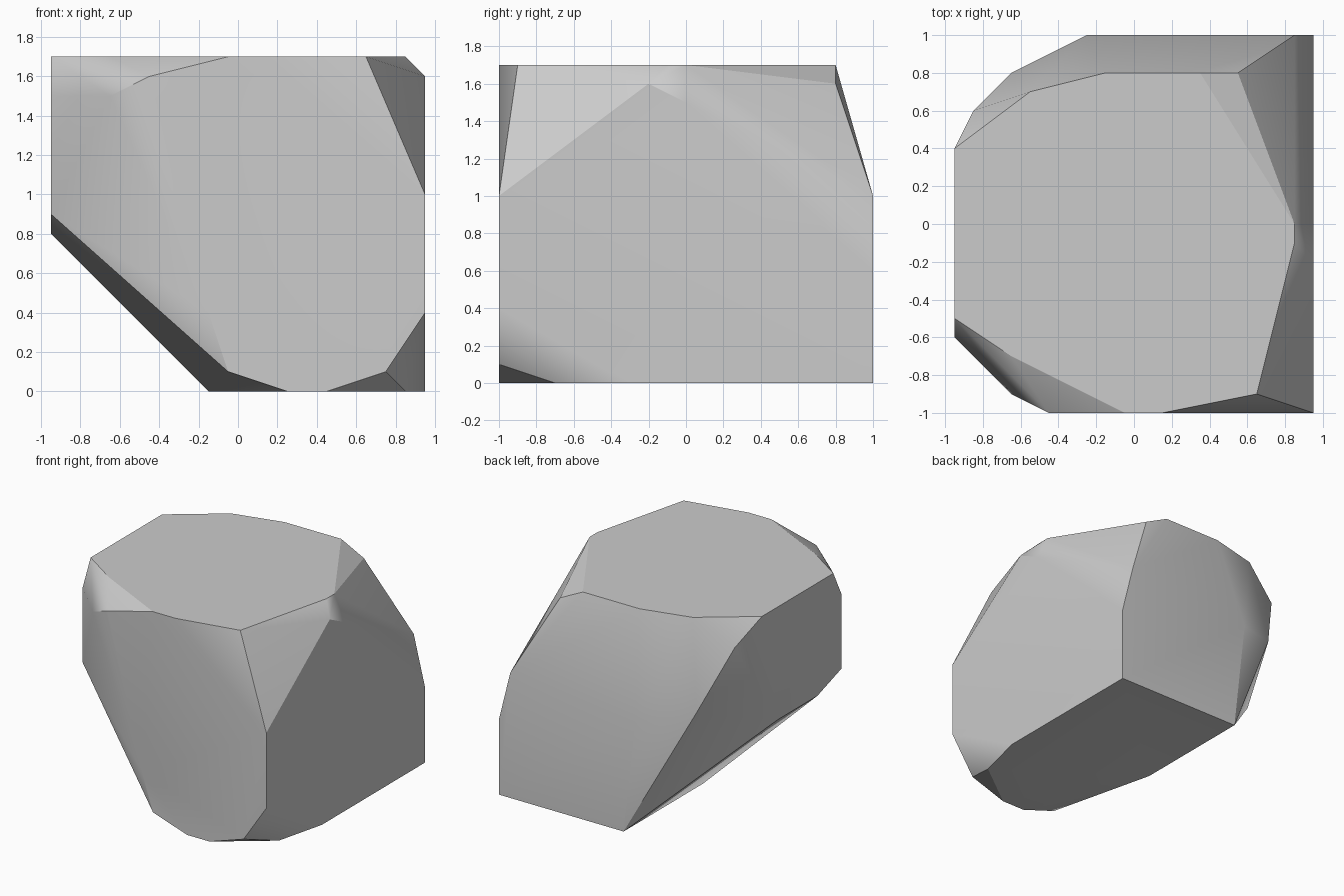
import bpy
import bmesh
import math

if "Cube" in bpy.data.objects:
    bpy.data.objects.remove(bpy.data.objects["Cube"], do_unlink=True)

HALF_WIDTH, HALF_DEPTH, HEIGHT = 0.95, 1.0, 1.7


def stone_material(name, value):
    """One plain flat colour for viewport and render."""
    material = bpy.data.materials.new(name)
    material.use_nodes = True
    colour = (value, value, value, 1)
    material.diffuse_color = colour
    shader = next(n for n in material.node_tree.nodes if n.type == 'BSDF_PRINCIPLED')
    shader.inputs["Base Color"].default_value = colour
    shader.inputs["Roughness"].default_value = 0.9
    return material


def on_plane(axis, offset, outline):
    """Lift a flat outline to points lying on an axis plane."""
    points = []
    for pair in outline:
        point = list(pair)
        point.insert(axis, offset)
        points.append(point)
    return points


# Outlines of the flat sides of the boulder
bottom_outline = [(-.15, 1), (.95, 1), (.95, -.3), (.85, -.7),
                  (.45, -1), (.25, -1), (-.15, 0)]
top_outline = [(-.95, .4), (-.55, .7), (-.15, .8), (.35, .8), (.85, 0),
               (.85, -.1), (.65, -.9), (.15, -1), (-.05, -1), (-.65, -.7), (-.95, -.5)]
front_outline = [(-.45, 1.6), (-.15, .4), (-.05, .1), (.75, .1), (.95, .4), (.95, 1)]
back_outline = [(.95, .6), (.85, 1), (-.25, .9)]
left_outline = [(-.2, 1.6), (0, 1.5)]
right_outline = [(-.6, 1.5), (-.6, .9), (-.3, .8), (.2, .8)]

# Chipped corners standing between the flat sides
chipped_corners = [(-.65, -.9, 1.5), (.55, .8, 1.6), (-.85, .6, 1.5), (-.65, .8, 1)]

corners = (
    on_plane(2, 0, bottom_outline)
    + on_plane(2, HEIGHT, top_outline)
    + on_plane(1, -HALF_DEPTH, front_outline)
    + on_plane(1, HALF_DEPTH, back_outline)
    + on_plane(0, HALF_WIDTH, left_outline)
    + on_plane(0, -HALF_WIDTH, right_outline)
    + chipped_corners
)

# Wrap the outlines in one solid and merge its coplanar triangles
bm = bmesh.new()
for corner in corners:
    bm.verts.new(corner)
hull = bmesh.ops.convex_hull(bm, input=bm.verts[:])
loose = {v for v in hull["geom_interior"] + hull["geom_unused"]
         if isinstance(v, bmesh.types.BMVert)}
bmesh.ops.delete(bm, geom=list(loose), context='VERTS')
bmesh.ops.dissolve_limit(bm, angle_limit=math.radians(0.5),
                         verts=bm.verts[:], edges=bm.edges[:])
bmesh.ops.recalc_face_normals(bm, faces=bm.faces[:])

mesh = bpy.data.meshes.new("boulder")
bm.to_mesh(mesh)
bm.free()
boulder = bpy.data.objects.new("boulder", mesh)
bpy.context.collection.objects.link(boulder)
mesh.materials.append(stone_material("stone grey", 0.6))

# Soft shading over shallow facets, crisp main edges
bpy.ops.object.select_all(action='DESELECT')
boulder.select_set(True)
bpy.context.view_layer.objects.active = boulder
bpy.ops.object.shade_smooth_by_angle(angle=math.radians(27))
weighted = boulder.modifiers.new("face weighted normals", 'WEIGHTED_NORMAL')
weighted.keep_sharp = True
